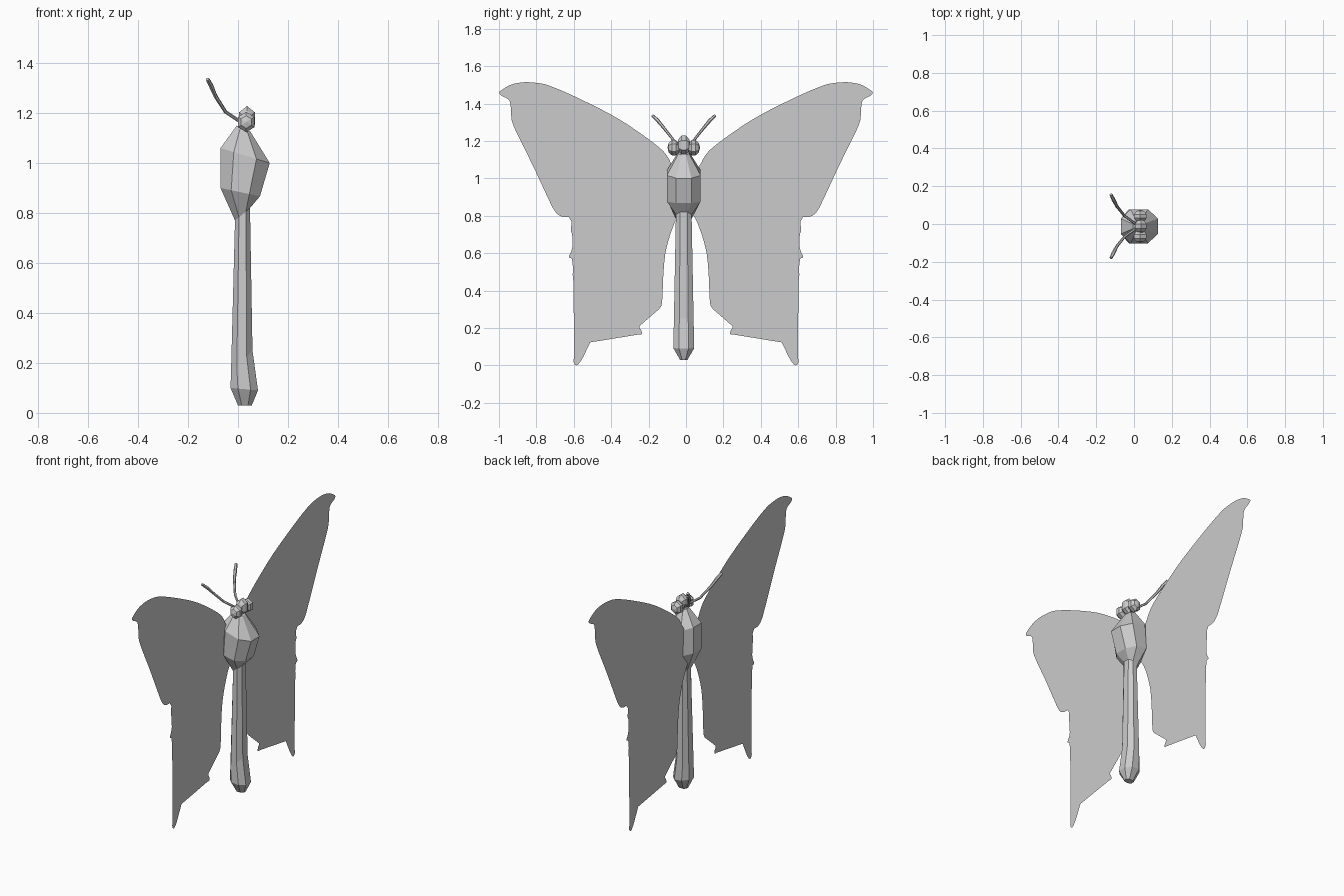
import bpy, bmesh, math
from mathutils import Vector, Matrix

if "Cube" in bpy.data.objects:
    bpy.data.objects.remove(bpy.data.objects["Cube"])

BODY_Y = -0.012   # the body sits slightly off the wing centre line
WING_X = -0.03


def make_object(name, bm):
    bmesh.ops.recalc_face_normals(bm, faces=bm.faces[:])
    mesh = bpy.data.meshes.new(name)
    bm.to_mesh(mesh)
    bm.free()
    obj = bpy.data.objects.new(name, mesh)
    bpy.context.collection.objects.link(obj)
    return obj


def loft(name, rings):
    """Skin a list of equal-length point rings and cap both ends."""
    bm = bmesh.new()
    loops = [[bm.verts.new(p) for p in ring] for ring in rings]
    n = len(loops[0])
    for a, b in zip(loops, loops[1:]):
        for i in range(n):
            j = (i + 1) % n
            bm.faces.new((a[i], a[j], b[j], b[i]))
    bm.faces.new(loops[0])
    bm.faces.new(loops[-1])
    return make_object(name, bm)


def body_ring(xb, zb, xf, zf, hw):
    """Tilted octagon between a back point and a front point."""
    pts = []
    for t, w in ((0, .45), (.27, 1), (.73, 1), (1, .45),
                 (1, -.45), (.73, -1), (.27, -1), (0, -.45)):
        pts.append((xb + (xf - xb) * t, BODY_Y + hw * w, zb + (zf - zb) * t))
    return pts


def smooth_path(pts, steps=4):
    """Catmull-Rom curve through the points, sharp at both ends."""
    p = [Vector(q) for q in pts]
    p = [p[0]] + p + [p[-1]]
    out = []
    for a, b, c, d in zip(p, p[1:], p[2:], p[3:]):
        for k in range(steps):
            t = k / steps
            out.append(0.5 * (2 * b + (c - a) * t + (2 * a - 5 * b + 4 * c - d) * t * t
                              + (3 * b - a - 3 * c + d) * t ** 3))
    return out + [p[-1]]


# Abdomen and thorax
waist = body_ring(-.012, .77, .048, .82, .042)
loft("abdomen", [
    body_ring(.0, .03, .055, .03, .02),
    body_ring(-.03, .10, .08, .09, .056),
    body_ring(-.028, .16, .058, .25, .053),
    waist,
])
loft("thorax", [
    waist,
    body_ring(-.07, .90, .088, .867, .09),
    body_ring(-.07, 1.06, .127, 1.0, .09),
    body_ring(-.005, 1.15, .05, 1.125, .028),
])


# Head and eyes: coarse balls with the pole along y
def ball(name, centre, size):
    bm = bmesh.new()
    bmesh.ops.create_uvsphere(bm, u_segments=6, v_segments=5, radius=1)
    bmesh.ops.rotate(bm, verts=bm.verts[:], matrix=Matrix.Rotation(math.pi / 2, 3, 'X'))
    bmesh.ops.scale(bm, verts=bm.verts[:], vec=size)
    bmesh.ops.translate(bm, verts=bm.verts[:], vec=centre)
    return make_object(name, bm)


ball("head", (.036, BODY_Y, 1.178), (.038, .036, .053))
for side, s in (("left", -1), ("right", 1)):
    ball(side + "_eye", (.033, BODY_Y + s * .053, 1.164), (.04, .034, .043))

# Antennae: thin tubes with a slight club at the tip
ANTENNA = [(.01, .012, 1.165), (-.05, .055, 1.205), (-.09, .105, 1.268),
           (-.108, .14, 1.31), (-.122, .168, 1.336)]
RADII = [.007, .007, .008, .010, .008]
for side, s in (("left", -1), ("right", 1)):
    path = [Vector((x, BODY_Y + s * y, z)) for x, y, z in ANTENNA]
    rings = []
    for i, p in enumerate(path):
        d = path[min(i + 1, len(path) - 1)] - path[max(i - 1, 0)]
        q = d.to_track_quat('Z', 'Y')
        rings.append([p + q @ Vector((math.cos(a) * RADII[i], math.sin(a) * RADII[i], 0))
                      for a in (k * math.tau / 6 for k in range(6))])
    loft(side + "_antenna", rings)

# Wings: flat sheets, outline as (y, z); the notch joins the two halves
FOREWING = [(.0, .98), (.073, 1.07), (.095, 1.11), (.137, 1.16), (.25, 1.245), (.394, 1.337),
            (.608, 1.444), (.736, 1.497), (.795, 1.51), (.865, 1.514), (.929, 1.503),
            (.972, 1.481), (.998, 1.46), (.986, 1.442), (.945, 1.417), (.934, 1.358),
            (.923, 1.283), (.822, 1.075), (.742, .904), (.704, .829), (.667, .797),
            (.608, .797), (.496, .829)]
HINDWING = [(.496, .829), (.549, .818), (.603, .786), (.613, .749), (.613, .711), (.592, .69),
            (.603, .652), (.613, .61), (.626, .578), (.592, .567), (.587, .545), (.603, .513),
            (.603, .465), (.576, .455), (.56, .439), (.56, .396), (.555, .358), (.522, .364),
            (.496, .348), (.48, .305), (.48, .267), (.49, .235), (.528, .16), (.581, .059),
            (.603, .027), (.587, .0), (.56, .027), (.522, .102), (.485, .182), (.464, .203),
            (.421, .209), (.378, .193), (.367, .171), (.335, .176), (.287, .166),
            (.239, .166), (.239, .187), (.25, .209), (.239, .251), (.212, .273), (.17, .283),
            (.137, .31), (.127, .353), (.121, .487), (.111, .594), (.089, .684),
            (.052, .781), (.0, .86)]
outline = smooth_path(FOREWING) + smooth_path(HINDWING)[1:]
for side, s in (("left", -1), ("right", 1)):
    bm = bmesh.new()
    face = bm.faces.new([bm.verts.new((WING_X, s * p.x, max(p.y, 0))) for p in outline])
    bmesh.ops.triangulate(bm, faces=[face])
    make_object(side + "_wing", bm)
